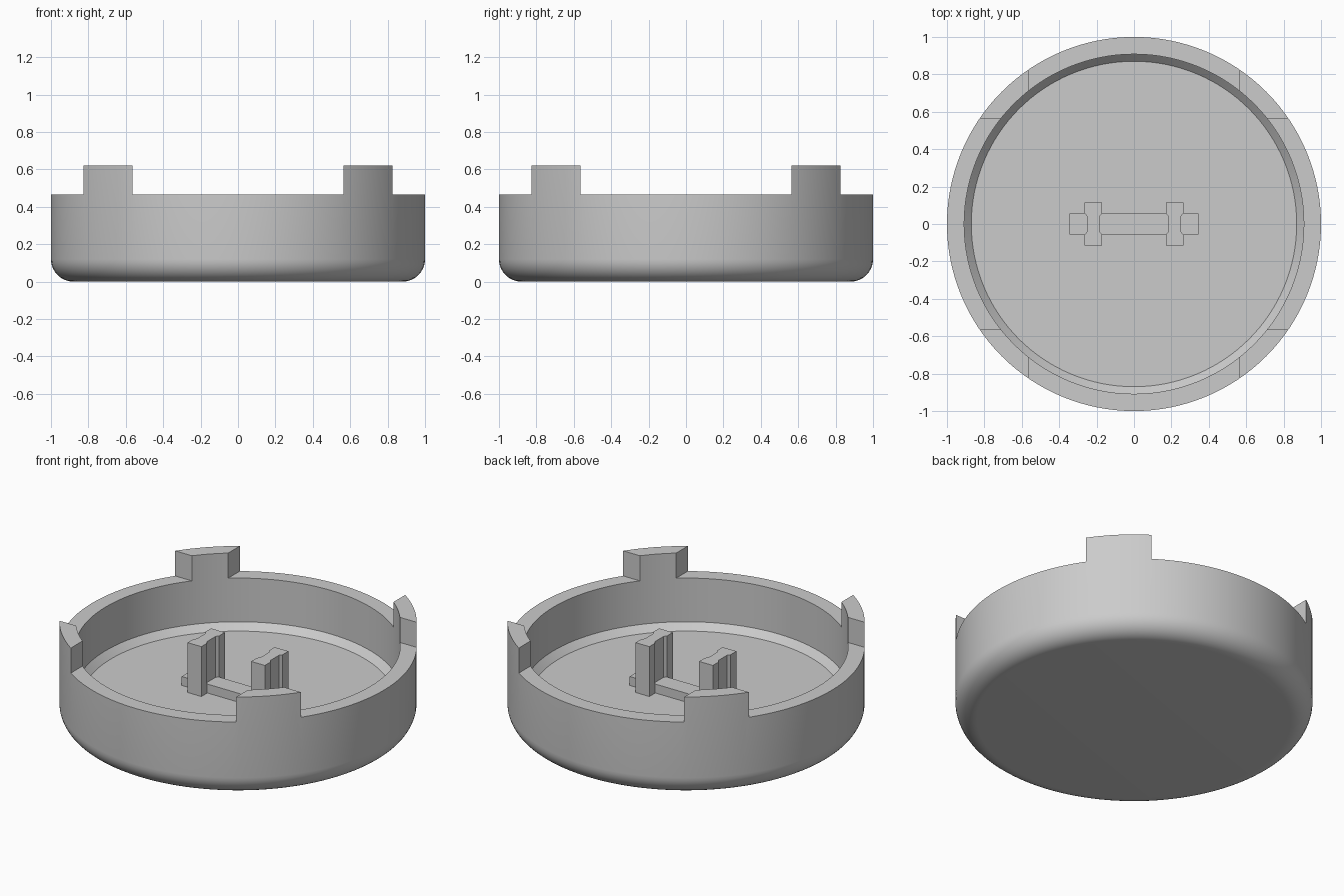
import bpy, bmesh, math

cube = bpy.data.objects.get("Cube")
if cube:
    bpy.data.objects.remove(cube, do_unlink=True)

grey = bpy.data.materials.new("plain_grey")
grey.use_nodes = True
grey.diffuse_color = (0.6, 0.6, 0.6, 1)
grey.node_tree.nodes["Principled BSDF"].inputs["Base Color"].default_value = (0.6, 0.6, 0.6, 1)

RIM, TAB_TOP, FLOOR = 0.465, 0.62, 0.155
BORE, FILLET, SLOT = 0.908, 0.12, 0.565


def finish(name, bm):
    """Turn a bmesh into a named grey object."""
    bmesh.ops.recalc_face_normals(bm, faces=bm.faces)
    mesh = bpy.data.meshes.new(name)
    bm.to_mesh(mesh)
    bm.free()
    mesh.materials.append(grey)
    obj = bpy.data.objects.new(name, mesh)
    bpy.context.collection.objects.link(obj)
    return obj


def lathe(name, profile, steps):
    """Revolve an (r, z) profile that starts and ends on the axis."""
    bm = bmesh.new()
    verts = [bm.verts.new((r, 0, z)) for r, z in profile]
    edges = [bm.edges.new(pair) for pair in zip(verts, verts[1:])]
    bmesh.ops.spin(bm, geom=verts + edges, cent=(0, 0, 0), axis=(0, 0, 1),
                   angle=2 * math.pi, steps=steps)
    bmesh.ops.remove_doubles(bm, verts=bm.verts, dist=0.0001)
    return finish(name, bm)


def prism(name, outline, z0, z1):
    """Extrude an (x, y) outline from z0 up to z1."""
    bm = bmesh.new()
    face = bm.faces.new([bm.verts.new((x, y, z0)) for x, y in outline])
    top = bmesh.ops.extrude_face_region(bm, geom=[face])["geom"]
    bmesh.ops.translate(bm, vec=(0, 0, z1 - z0),
                        verts=[v for v in top if isinstance(v, bmesh.types.BMVert)])
    return finish(name, bm)


def box(name, x0, x1, y0, y1, z0, z1):
    return prism(name, [(x0, y0), (x1, y0), (x1, y1), (x0, y1)], z0, z1)


# Round cup with filleted base and chamfered inner floor
arc = [math.radians(a) for a in range(-90, 1, 9)]
profile = [(0, 0)]
profile += [(1 - FILLET + FILLET * math.cos(a), FILLET + FILLET * math.sin(a)) for a in arc]
profile += [(1, TAB_TOP), (BORE, TAB_TOP), (BORE, FLOOR + 0.04), (0.87, FLOOR), (0, FLOOR)]
cup = lathe("cup", profile, 128)

# Two crossing slots lower the rim and leave four locking tabs
for name, sx, sy in (("slot_x", SLOT, 1.5), ("slot_y", 1.5, SLOT)):
    cutter = box(name, -sx, sx, -sy, sy, RIM, 1)
    cutter.hide_render = True
    mod = cup.modifiers.new(name, "BOOLEAN")
    mod.operation, mod.solver, mod.object = "DIFFERENCE", "EXACT", cutter
    bpy.context.view_layer.objects.active = cup
    bpy.ops.object.modifier_apply(modifier=mod.name)
    bpy.data.objects.remove(cutter, do_unlink=True)

bpy.ops.object.select_all(action="DESELECT")
cup.select_set(True)
bpy.context.view_layer.objects.active = cup
bpy.ops.object.shade_smooth_by_angle(angle=math.radians(30))

# Posts with a groove down both broad sides, waisted in the middle
quarter = [(0.047, 0.115), (0.047, 0.058), (0.034, 0.042)]
half = quarter + [(x, -y) for x, y in reversed(quarter)]
outline = half + [(-x, -y) for x, y in half]
for side, name in ((1, "left_post"), (-1, "right_post")):
    prism(name, [(x + side * 0.217, y) for x, y in outline], FLOOR - 0.01, RIM - 0.002)

# Low bar joining the posts, with a short rib beyond each
BAR_TOP = FLOOR + 0.055
box("cross_bar", -0.184, 0.184, -0.057, 0.057, FLOOR - 0.01, BAR_TOP)
box("left_rib", 0.25, 0.345, -0.057, 0.057, FLOOR - 0.01, BAR_TOP)
box("right_rib", -0.345, -0.25, -0.057, 0.057, FLOOR - 0.01, BAR_TOP)
